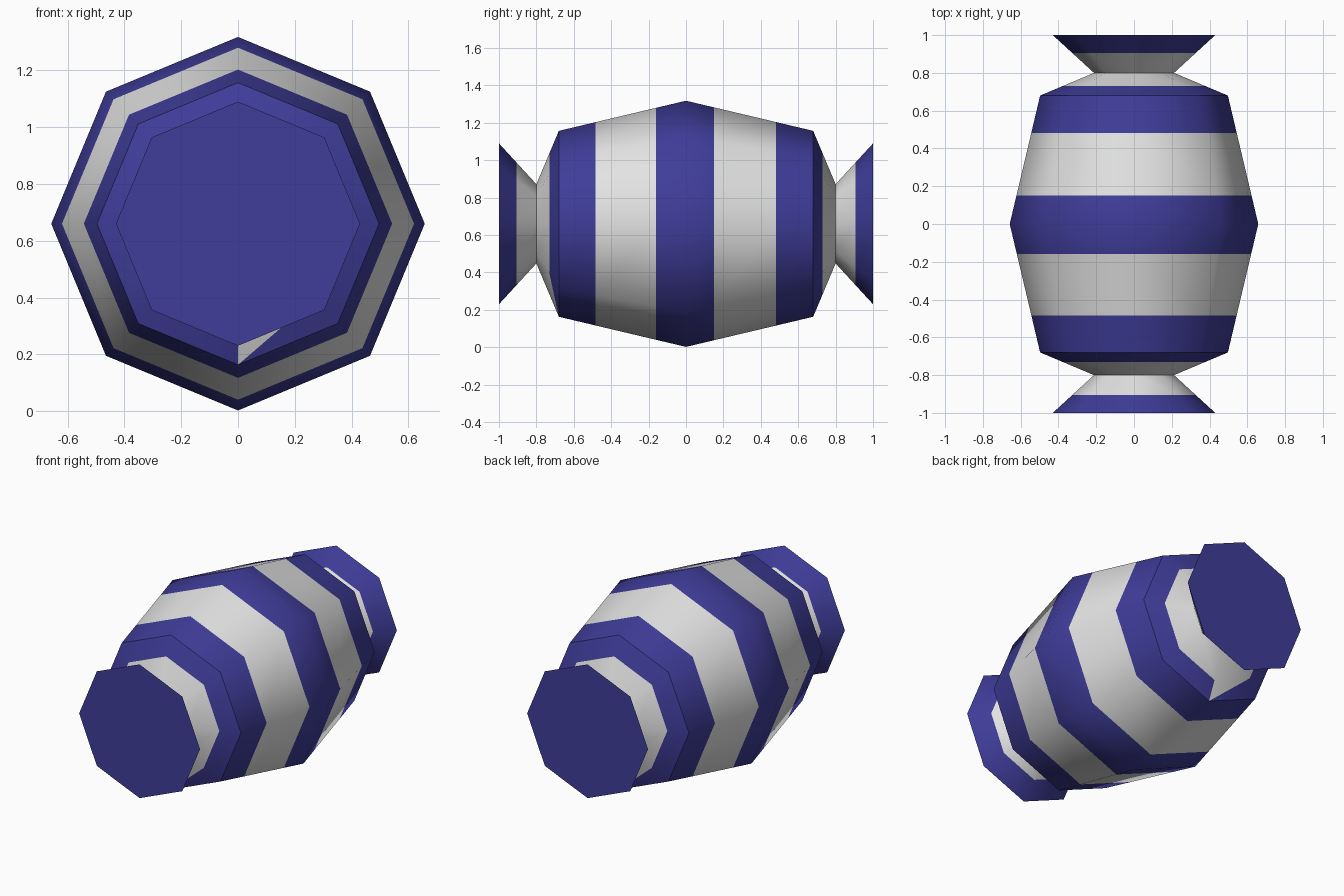
import bpy, bmesh, math

if "Cube" in bpy.data.objects:
    bpy.data.objects.remove(bpy.data.objects["Cube"])

SIDES = 8
CENTRE_Z = 0.66


def material(name, rgb):
    m = bpy.data.materials.new(name)
    m.diffuse_color = (*rgb, 1)
    m.use_nodes = True
    m.node_tree.nodes["Principled BSDF"].inputs["Base Color"].default_value = m.diffuse_color
    return m


BLUE = material("deep blue", (0.050, 0.046, 0.32))
WHITE = material("light grey", (0.76, 0.77, 0.76))

# Outline corners (y, radius), front half mirrored to the back
half = [(0, 0.658), (0.68, 0.497), (0.80, 0.212), (1.0, 0.43)]
corners = [(-y, r) for y, r in half[:0:-1]] + half
# Stripe borders, blue at both ends and alternating between
borders = [-0.905, -0.73, -0.485, -0.16, 0.15, 0.482, 0.73, 0.905]


def radius_at(y):
    for (y0, r0), (y1, r1) in zip(corners, corners[1:]):
        if y0 <= y <= y1:
            return r0 + (r1 - r0) * (y - y0) / (y1 - y0)


def stripe(y):
    return sum(y > b for b in borders) % 2


def lathe(name, stations, closed_start, closed_end):
    bm = bmesh.new()
    rings = []
    for y in stations:
        r = radius_at(y)
        rings.append([bm.verts.new((r * math.sin(2 * math.pi * k / SIDES), y,
                                    CENTRE_Z - r * math.cos(2 * math.pi * k / SIDES)))
                      for k in range(SIDES)])
    for i, (a, b) in enumerate(zip(rings, rings[1:])):
        mid = (stations[i] + stations[i + 1]) / 2
        for k in range(SIDES):
            n = (k + 1) % SIDES
            # Stripe runs diagonally to the lowest corner on one shoulder facet at each end
            if abs(abs(mid) - 0.705) < 0.01 and k == (0 if mid < 0 else SIDES - 1):
                if mid < 0:      # inner ring a, outer ring b, lowest corner k
                    bm.faces.new((a[k], a[n], b[k])).material_index = 1
                    bm.faces.new((a[n], b[n], b[k])).material_index = 0
                else:            # outer ring a, inner ring b, lowest corner n
                    bm.faces.new((a[n], b[n], b[k])).material_index = 1
                    bm.faces.new((a[k], a[n], b[k])).material_index = 0
            else:
                bm.faces.new((a[k], a[n], b[n], b[k])).material_index = stripe(mid)
    if closed_start:
        bm.faces.new(rings[0])
    if closed_end:
        bm.faces.new(rings[-1])
    bmesh.ops.recalc_face_normals(bm, faces=bm.faces)
    mesh = bpy.data.meshes.new(name)
    bm.to_mesh(mesh)
    bm.free()
    mesh.materials.append(BLUE)
    mesh.materials.append(WHITE)
    obj = bpy.data.objects.new(name, mesh)
    bpy.context.collection.objects.link(obj)
    bpy.ops.object.select_all(action='DESELECT')
    obj.select_set(True)
    bpy.context.view_layer.objects.active = obj
    bpy.ops.object.shade_smooth_by_angle(angle=math.radians(50))


# Striped barrel body between the two necks
lathe("barrel_body", sorted([-0.80, -0.68, 0, 0.68, 0.80] + borders[1:-1]), False, False)
# Flared ends with flat caps
lathe("front_flare", [-1.0, -0.905, -0.80], True, False)
lathe("back_flare", [0.80, 0.905, 1.0], False, True)
